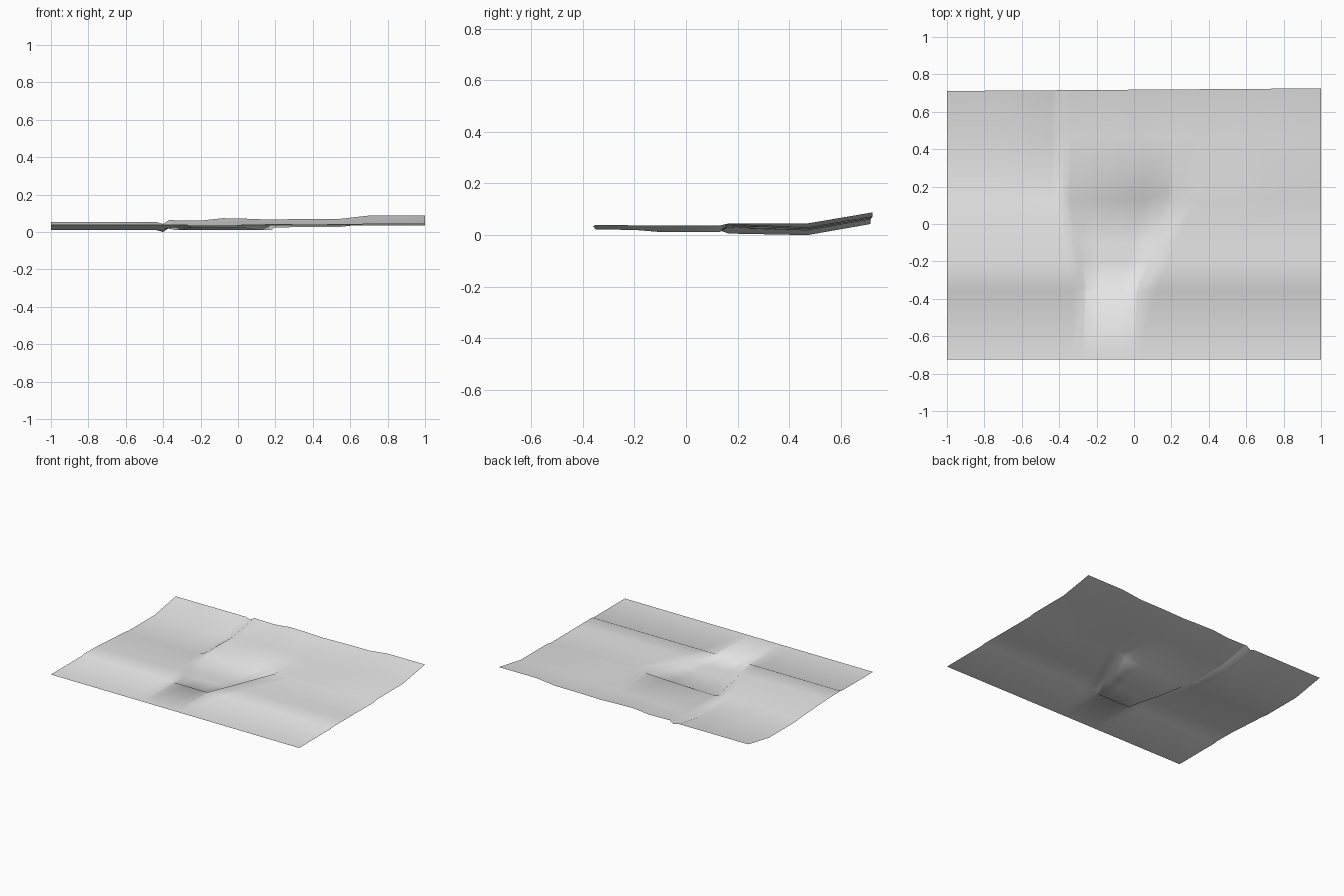
import bpy
import bmesh

cube = bpy.data.objects.get("Cube")
if cube:
    bpy.data.objects.remove(cube)

# One plain grey for the whole sheet
grey = bpy.data.materials.new("light_grey")
grey.use_nodes = True
colour = (0.8, 0.8, 0.8, 1)
grey.diffuse_color = colour
shader = next(n for n in grey.node_tree.nodes if n.type == 'BSDF_PRINCIPLED')
shader.inputs["Base Color"].default_value = colour
shader.inputs["Roughness"].default_value = 0.8

# Column positions: the middle ones fan out from the front of the pit to its back
FRONT_X = [-1, -.7, -.4, -.33, -.27, -.25, -.17, -.12, -.06, 0, .02, .12, .55, .7, 1]
BACK_X = [-1, -.7, -.44, -.4, -.37, -.34, -.2, -.08, .05, .18, .21, .33, .55, .7, 1]
FLOOR = range(5, 10)
PIT_FRONT, PIT_BACK = -.35, .13

# Rows crossing the pit: y, left bank, pit floor, right bank
BANKS = [
    (-.725, .034, .034, .034),
    (-.36, .034, .034, .034),
    (PIT_FRONT, .039, .022, .039),
    (-.2, .037, .02, .038),
    (-.1, .031, .012, .038),
    (PIT_BACK, .018, .012, .037),
]

# Heights along the rim behind the pit and along the foot of the rear slope
RIM = [.012, .012, .012, .006, .024, .028, .03, .034, .038, .043, .043, .041, .042, .045, .045]
FOOT = [.012, .012, .012, 0, .021, .02, .018, .031, .028, .023, .024, .027, .028, .045, .045]
RISE = .043


def column_x(i, y):
    """Slide a column from its front to its back position along the pit."""
    t = min(max((y - PIT_FRONT) / (PIT_BACK - PIT_FRONT), 0), 1)
    return FRONT_X[i] + (BACK_X[i] - FRONT_X[i]) * t


def bank_height(i, left, floor, right):
    if i in FLOOR:
        return floor
    return left if i < FLOOR.start else right


# Collect the rows of points from front to back
count = len(BACK_X)
rows = []
for y, left, floor, right in BANKS:
    rows.append([(column_x(i, y), y, bank_height(i, left, floor, right)) for i in range(count)])
rows.append([(x, .165, z) for x, z in zip(BACK_X, RIM)])
rows.append([(x, .47, z) for x, z in zip(BACK_X, FOOT)])
rows.append([(x, .718 + .007 * x, z + RISE) for x, z in zip(BACK_X, FOOT)])

# Terrain sheet
bm = bmesh.new()
grid = [[bm.verts.new(p) for p in row] for row in rows]
for near, far in zip(grid, grid[1:]):
    for i in range(count - 1):
        face = bm.faces.new((near[i], near[i + 1], far[i + 1], far[i]))
        face.smooth = True
mesh = bpy.data.meshes.new("terrain_sheet")
bm.to_mesh(mesh)
bm.free()
mesh.materials.append(grey)
terrain = bpy.data.objects.new("terrain_sheet", mesh)
bpy.context.collection.objects.link(terrain)
